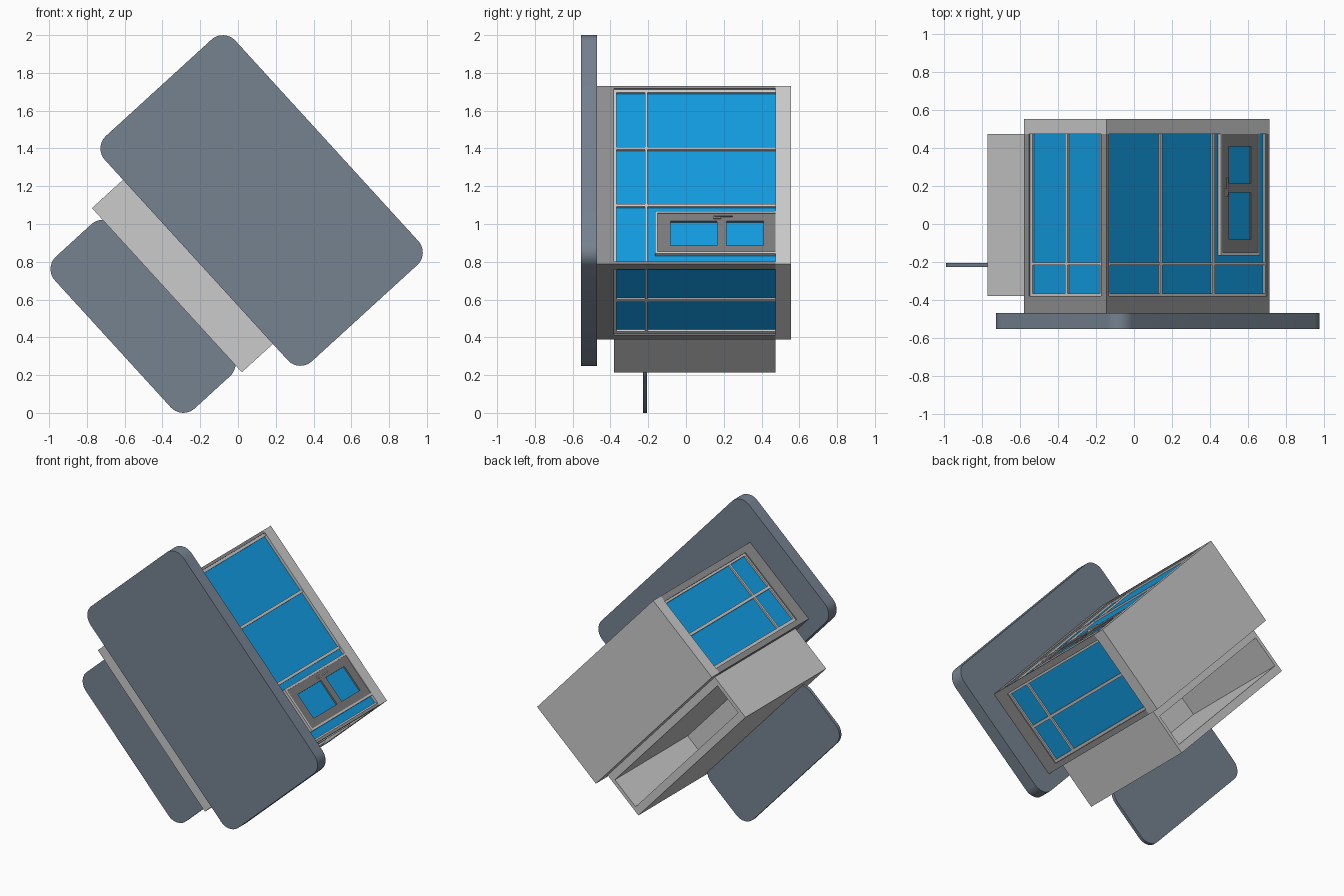
import bpy, bmesh, math
from mathutils import Vector

if "Cube" in bpy.data.objects:
    bpy.data.objects.remove(bpy.data.objects["Cube"])

# The whole model is laid out in a level frame (s = long axis, y, t = up) and tilted about y
TILT = math.radians(47.6)


def material(name, rgb):
    m = bpy.data.materials.new(name)
    m.diffuse_color = (*rgb, 1)
    m.use_nodes = True
    m.node_tree.nodes["Principled BSDF"].inputs["Base Color"].default_value = m.diffuse_color
    return m


GLASS = material("blue_glass", (0.006, 0.33, 0.75))
SLATE = material("slate", (0.18, 0.225, 0.28))
DARK = material("dark_grey", (0.28, 0.28, 0.28))
DOOR = material("door_grey", (0.2, 0.2, 0.2))


def finish(name, bm, mat=None):
    bmesh.ops.recalc_face_normals(bm, faces=bm.faces)
    me = bpy.data.meshes.new(name)
    bm.to_mesh(me)
    bm.free()
    ob = bpy.data.objects.new(name, me)
    bpy.context.collection.objects.link(ob)
    ob.rotation_euler = (0, TILT, 0)
    if mat:
        me.materials.append(mat)
    return ob


def add_box(bm, s, y, t):
    geo = bmesh.ops.create_cube(bm, size=1)
    for v in geo["verts"]:
        v.co = Vector([(r[0] + r[1]) / 2 + c * (r[1] - r[0]) for c, r in zip(v.co, (s, y, t))])


def boxes(name, parts, mat=None):
    bm = bmesh.new()
    for p in parts:
        add_box(bm, *p)
    return finish(name, bm, mat)


def plate(name, s, y, t, r, mat, seg=10):
    # rounded rectangle extruded along y
    bm = bmesh.new()
    corners = [(s[1] - r, t[1] - r), (s[0] + r, t[1] - r), (s[0] + r, t[0] + r), (s[1] - r, t[0] + r)]
    verts = []
    for i, (cs, ct) in enumerate(corners):
        for k in range(seg + 1):
            a = math.pi / 2 * (i + k / seg)
            verts.append(bm.verts.new((cs + r * math.cos(a), y[0], ct + r * math.sin(a))))
    f = bm.faces.new(verts)
    ext = bmesh.ops.extrude_face_region(bm, geom=[f])
    for v in ext["geom"]:
        if isinstance(v, bmesh.types.BMVert):
            v.co.y = y[1]
    ob = finish(name, bm, mat)
    bpy.context.view_layer.objects.active = ob
    ob.select_set(True)
    bpy.ops.object.shade_smooth_by_angle(angle=math.radians(30))
    ob.select_set(False)


# Body limits
S0, S1, T0, T1 = -1.375, -0.099, 0.469, 1.059
YF, YW, YB = -0.47, -0.38, 0.475
INNER = (YW, YB)

# Large and small slate plates
plate("large_plate", (-1.554, 0.062), (-0.555, YF), (0.3825, 1.3185), 0.09, SLATE)
plate("small_plate", (-1.261, -0.172), (-0.227, -0.206), (-0.243, 0.19), 0.09, SLATE)

# Back slab and dark shell of the body
boxes("back_slab", [((S0, S1), (YB, 0.555), (T0, T1))])
boxes("body_shell", [
    ((S0, S1), (YF, YW), (T0, T1)),
    ((S0, S1), INNER, (T0, T0 + 0.035)),
    ((S0, S0 + 0.018), INNER, (T1 - 0.04, T1)),
    ((S1 - 0.018, S1), INNER, (T1 - 0.04, T1)),
], DARK)

# Glazed block, slightly recessed behind the frames
G = 0.02
boxes("glazing", [((S0 + G, S1 - G), INNER, (T0 + 0.03, T1 - G))], GLASS)

# Window bars on the long side
W = 0.009
LONG_T = (T1 - G - 0.005, T1 - 0.008)
rails = (-0.375, -0.21)
posts = [S0 + 0.018 + W + k * 0.41 for k in range(4)]
boxes("long_window_bars",
      [((p - W, p + W), INNER, LONG_T) for p in posts] +
      [((posts[0], posts[-1]), (r - W * 0.8, r + W * 0.8), LONG_T) for r in rails])

# Window bars on the two ends
TM = (T0 + T1) / 2
for name, face, sign in (("upper_end_bars", S0, 1), ("lower_end_bars", S1, -1)):
    depth = sorted((face + sign * 0.008, face + sign * (G + 0.005)))
    boxes(name,
          [(depth, INNER, (t - W, t + W)) for t in (TM - 0.25, TM, TM + 0.25)] +
          [(depth, (r - W * 0.8, r + W * 0.8), (TM - 0.25, TM + 0.25)) for r in rails])

# Door: surround, leaf built around two panes, panes, handle
DS, DY = (-0.48, -0.175), (-0.165, YB)
SUR = (T1 - G, T1 + 0.002)
F = 0.014
boxes("door_surround", [
    ((DS[0], DS[0] + F), DY, SUR),
    ((DS[1] - F, DS[1]), DY, SUR),
    (DS, (DY[0], DY[0] + F), SUR),
])
LEAF = (T1 - G, T1 - 0.004)
leaf_s = (DS[0] + F, DS[1] - F)
pane_s = (-0.412, -0.238)
panes = ((-0.082, 0.165), (0.215, 0.41))
boxes("door_leaf", [
    ((leaf_s[0], pane_s[0]), (DY[0] + F, YB), LEAF),
    ((pane_s[1], leaf_s[1]), (DY[0] + F, YB), LEAF),
    (pane_s, (DY[0] + F, panes[0][0]), LEAF),
    (pane_s, (panes[0][1], panes[1][0]), LEAF),
    (pane_s, (panes[1][1], YB), LEAF),
], DOOR)
boxes("door_panes", [(pane_s, p, (T1 - G, T1 - 0.014)) for p in panes], GLASS)
boxes("door_handle", [
    ((-0.447, -0.427), (0.145, 0.185), (T1 - 0.005, T1 + 0.004)),
    ((-0.441, -0.433), (0.15, 0.245), (T1 + 0.004, T1 + 0.012)),
])

# Plinth with a deep pocket opening at the back
bm = bmesh.new()
add_box(bm, (-1.322, -0.145), (YW, YB), (0.16, T0))
back = max(bm.faces, key=lambda f: f.calc_center_median().y)
bmesh.ops.inset_individual(bm, faces=[back], thickness=0.035)
mid = back.calc_center_median()
for v in back.verts:
    v.co.z = mid.z + (v.co.z - mid.z) * 0.8
pocket = bmesh.ops.extrude_discrete_faces(bm, faces=[back])["faces"][0]
bmesh.ops.translate(bm, verts=pocket.verts, vec=(0, -0.77, 0))
finish("plinth", bm)
